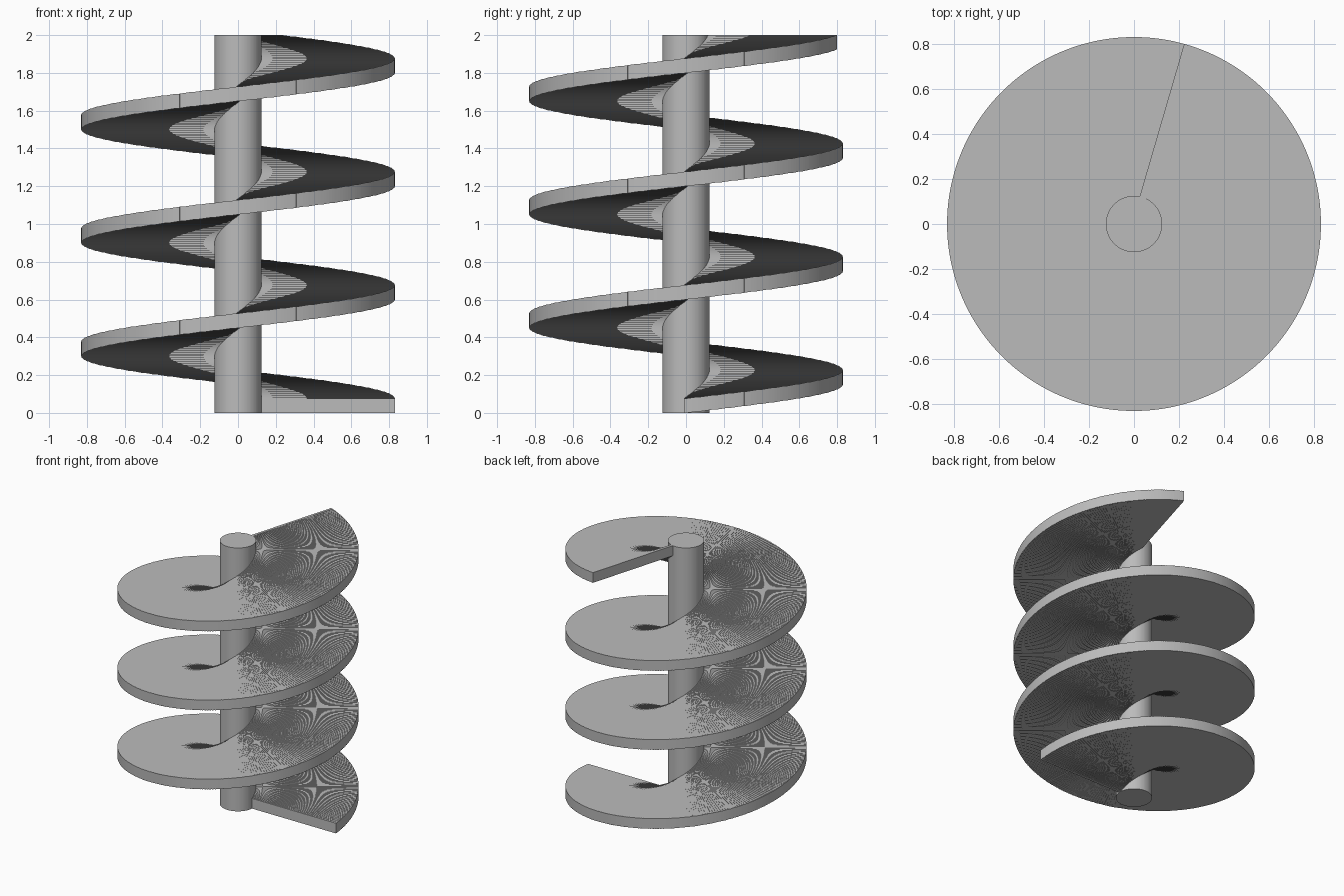
import bpy, bmesh, math
from mathutils import Matrix

cube = bpy.data.objects.get("Cube")
if cube:
    bpy.data.objects.remove(cube)

HEIGHT, PITCH, THICK = 2.0, 0.6, 0.077
BLADE_R, SLAT_W, POST_R = 0.83, 0.02, 0.125
STEP = math.radians(1.25)
RISE = PITCH * STEP / math.tau
COUNT = round((HEIGHT - THICK) / RISE)

grey = bpy.data.materials.new("plain grey")
grey.use_nodes = True
color = (0.5, 0.5, 0.5, 1)
grey.diffuse_color = color
grey.node_tree.nodes["Principled BSDF"].inputs["Base Color"].default_value = color


def finish(name, bm):
    mesh = bpy.data.meshes.new(name)
    bm.to_mesh(mesh)
    bm.free()
    mesh.materials.append(grey)
    obj = bpy.data.objects.new(name, mesh)
    bpy.context.collection.objects.link(obj)
    return obj


# Central post
bm = bmesh.new()
bmesh.ops.create_cone(bm, cap_ends=True, segments=96, radius1=POST_R, radius2=POST_R,
                      depth=HEIGHT, matrix=Matrix.Translation((0, 0, HEIGHT / 2)))
finish("post", bm)

# Spiral blade: thin level slats fanned around the post, each a little higher
bm = bmesh.new()
slat = (Matrix.Translation((BLADE_R / 2, 0, THICK / 2))
        @ Matrix.Diagonal((BLADE_R, SLAT_W, THICK, 1)))
for i in range(COUNT + 1):
    place = Matrix.Translation((0, 0, i * RISE)) @ Matrix.Rotation(i * STEP, 4, 'Z')
    bmesh.ops.create_cube(bm, size=1, matrix=place @ slat)
finish("spiral_blade", bm)
